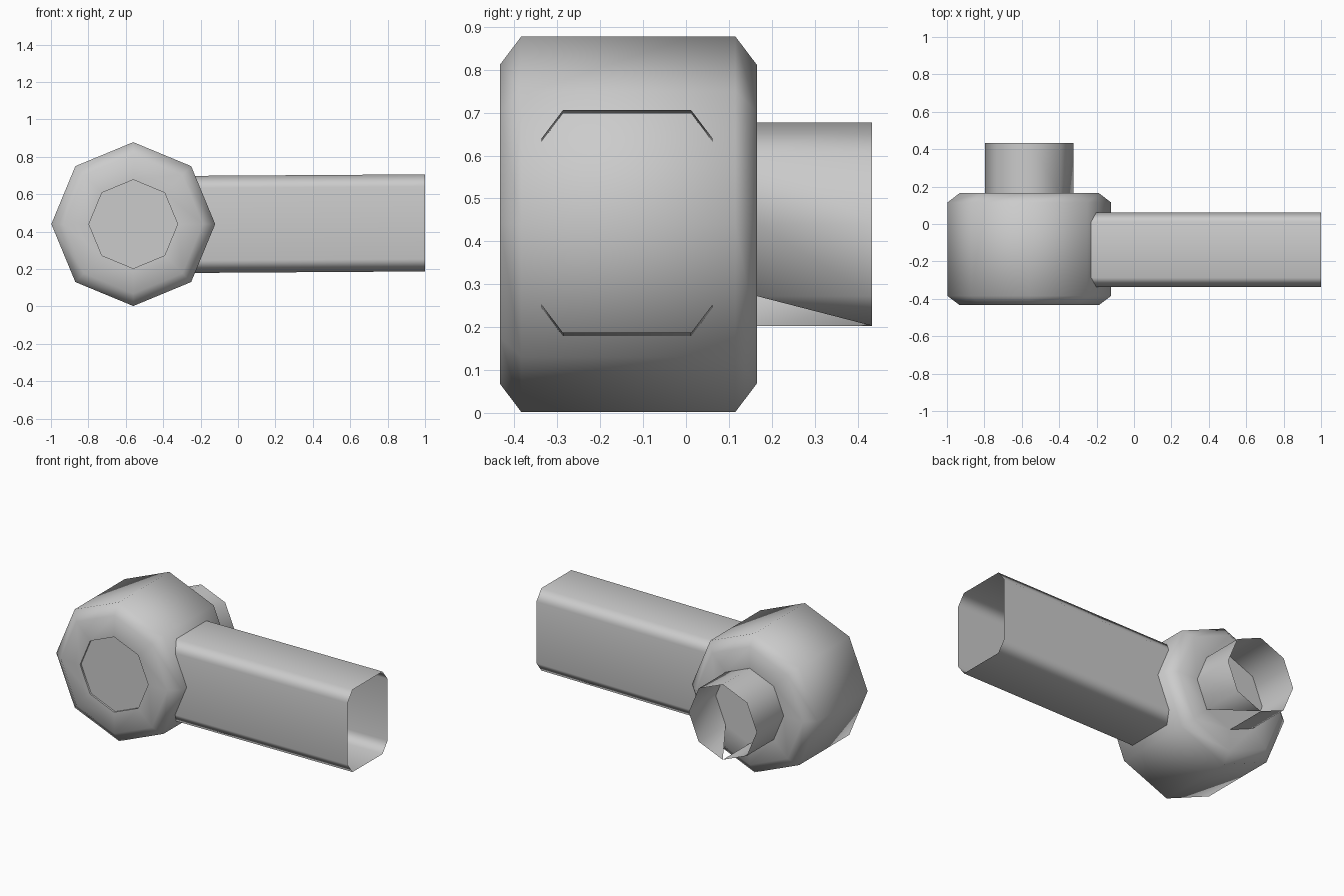
import bpy, math

if "Cube" in bpy.data.objects:
    bpy.data.objects.remove(bpy.data.objects["Cube"])

CX, CZ, N = -0.56, 0.44, 8


def ring(radius, y):
    """Octagon around the y axis; index 0 = +x, 2 = top, 6 = bottom."""
    return [(CX + radius * math.cos(math.tau * i / N), y,
             CZ + radius * math.sin(math.tau * i / N)) for i in range(N)]


def build(name, verts, faces, angle):
    mesh = bpy.data.meshes.new(name)
    mesh.from_pydata(verts, [], faces)
    mesh.update()
    ob = bpy.data.objects.new(name, mesh)
    bpy.context.collection.objects.link(ob)
    bpy.ops.object.select_all(action='DESELECT')
    ob.select_set(True)
    bpy.context.view_layer.objects.active = ob
    bpy.ops.object.shade_smooth_by_angle(angle=math.radians(angle))
    return ob


def bridge(rings, n):
    return [(r * n + i, r * n + (i + 1) % n, (r + 1) * n + (i + 1) % n, (r + 1) * n + i)
            for r in range(rings - 1) for i in range(n)]


# Octagonal drum with chamfered rims and a shallow front recess
profile = [(0.237, -0.423), (0.237, -0.434), (0.372, -0.434), (0.438, -0.384),
           (0.438, 0.115), (0.372, 0.165), (0.237, 0.165)]
verts = [v for r, y in profile for v in ring(r, y)]
faces = [f[::-1] for f in bridge(len(profile), N)]
last = (len(profile) - 1) * N
faces += [tuple(range(N)), tuple(range(last + N - 1, last - 1, -1))]
build("drum", verts, faces, 60)

# Open rear spout; its lower right panels are skewed by one step, leaving slits
verts = ring(0.237, 0.165) + ring(0.237, 0.434)
faces = [(i, i + N, i + 1 + N, i + 1) for i in range(1, 6)]
faces += [(1, 8, 9), (7, 14, 15, 0), (0, 15, 8, 1)]
build("rear_spout", verts, faces, 180)

# Open chamfered rectangular arm, rising very slightly towards its end
section = [(-0.337, 0.25), (-0.287, 0.184), (0.012, 0.184), (0.062, 0.25),
           (0.062, 0.637), (0.012, 0.703), (-0.287, 0.703), (-0.337, 0.637)]
verts = [(x, y, z + dz) for x, dz in ((-0.23, -0.005), (1.0, 0.003)) for y, z in section]
arm = build("arm", verts, [f[::-1] for f in bridge(2, N)], 180)
arm.modifiers.new("flat_panels", 'WEIGHTED_NORMAL')
